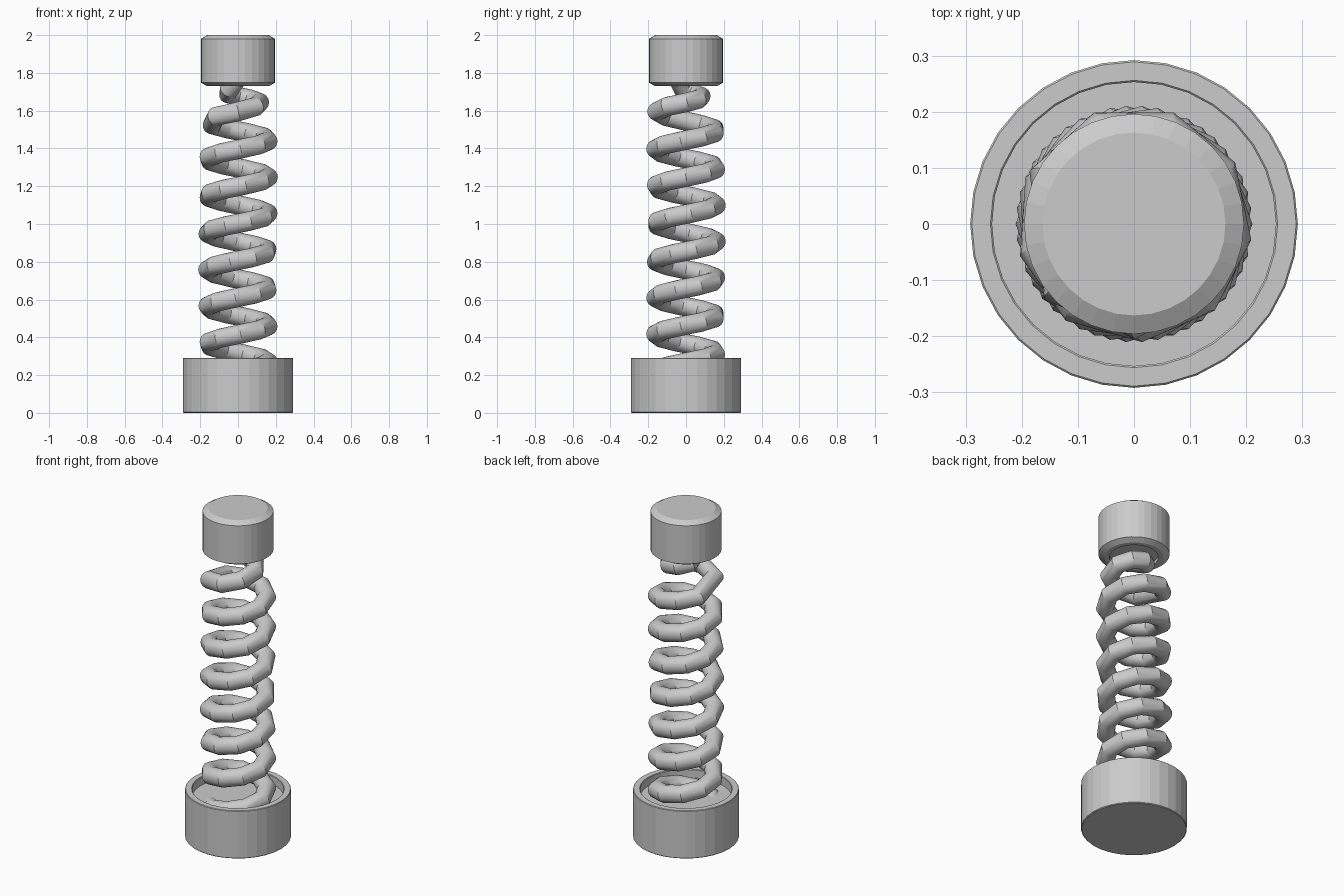
import bpy
import bmesh
from math import cos, sin, pi, radians
from mathutils import Vector

cube = bpy.data.objects.get("Cube")
if cube:
    bpy.data.objects.remove(cube, do_unlink=True)

grey = bpy.data.materials.new("plain_grey")
grey.use_nodes = True
colour = (0.6, 0.6, 0.6, 1)
grey.diffuse_color = colour
grey.node_tree.nodes["Principled BSDF"].inputs["Base Color"].default_value = colour


def loft(name, rings):
    """Skin a list of equal rings and close both ends."""
    bm = bmesh.new()
    loops = [[bm.verts.new(p) for p in ring] for ring in rings]
    n = len(loops[0])
    for a, b in zip(loops, loops[1:]):
        for i in range(n):
            j = (i + 1) % n
            bm.faces.new((a[i], a[j], b[j], b[i]))
    bm.faces.new(loops[0])
    bm.faces.new(loops[-1])
    bmesh.ops.recalc_face_normals(bm, faces=bm.faces)
    mesh = bpy.data.meshes.new(name)
    bm.to_mesh(mesh)
    bm.free()
    mesh.materials.append(grey)
    obj = bpy.data.objects.new(name, mesh)
    bpy.context.collection.objects.link(obj)
    return obj


def lathe(name, profile, sides=32):
    """Turn a (radius, height) profile around z."""
    angles = [2 * pi * i / sides for i in range(sides)]
    return loft(name, [[(r * cos(a), r * sin(a), z) for a in angles]
                       for r, z in profile])


# Base cup with a shallow recess
lathe("base_cup", [(0.288, 0), (0.292, 0.004), (0.292, 0.288), (0.289, 0.291),
                   (0.256, 0.291), (0.253, 0.288), (0.253, 0.24)])

# Chamfered cap, slightly hollow underneath
lathe("top_cap", [(0.135, 1.75), (0.135, 1.73), (0.163, 1.73), (0.196, 1.748),
                  (0.196, 1.98), (0.163, 2.0)])

# Coil spring: a right-handed helix that winds inward under the cap
PITCH, RADIUS, TUBE, STEPS, SIDES = 0.196, 0.16, 0.051, 9.2, 16
path = []
for k in range(-4, int(6.5 * STEPS) + 1):
    t = k / STEPS
    path.append((2 * pi * t, RADIUS, 0.268 + PITCH * t))
# Each entry is turns, radius and height
for turns, r, z in [(6.62, 0.159, 1.57), (6.75, 0.154, 1.595),
                    (6.87, 0.137, 1.622), (7.0, 0.114, 1.643),
                    (7.12, 0.095, 1.66), (7.25, 0.08, 1.675),
                    (7.4, 0.065, 1.69), (7.55, 0.05, 1.71),
                    (7.7, 0.04, 1.76)]:
    path.append((2 * pi * turns, r, z))

points = [Vector((r * cos(a), r * sin(a), z)) for a, r, z in path]
rings = []
for i, p in enumerate(points):
    tangent = (points[min(i + 1, len(points) - 1)] - points[max(i - 1, 0)]).normalized()
    side = tangent.cross(Vector((0, 0, 1))).normalized()
    up = side.cross(tangent)
    rings.append([p + TUBE * (side * cos(2 * pi * s / SIDES) + up * sin(2 * pi * s / SIDES))
                  for s in range(SIDES)])
spring = loft("coil_spring", rings)

bpy.ops.object.select_all(action="DESELECT")
spring.select_set(True)
bpy.context.view_layer.objects.active = spring
bpy.ops.object.shade_smooth_by_angle(angle=radians(30))
